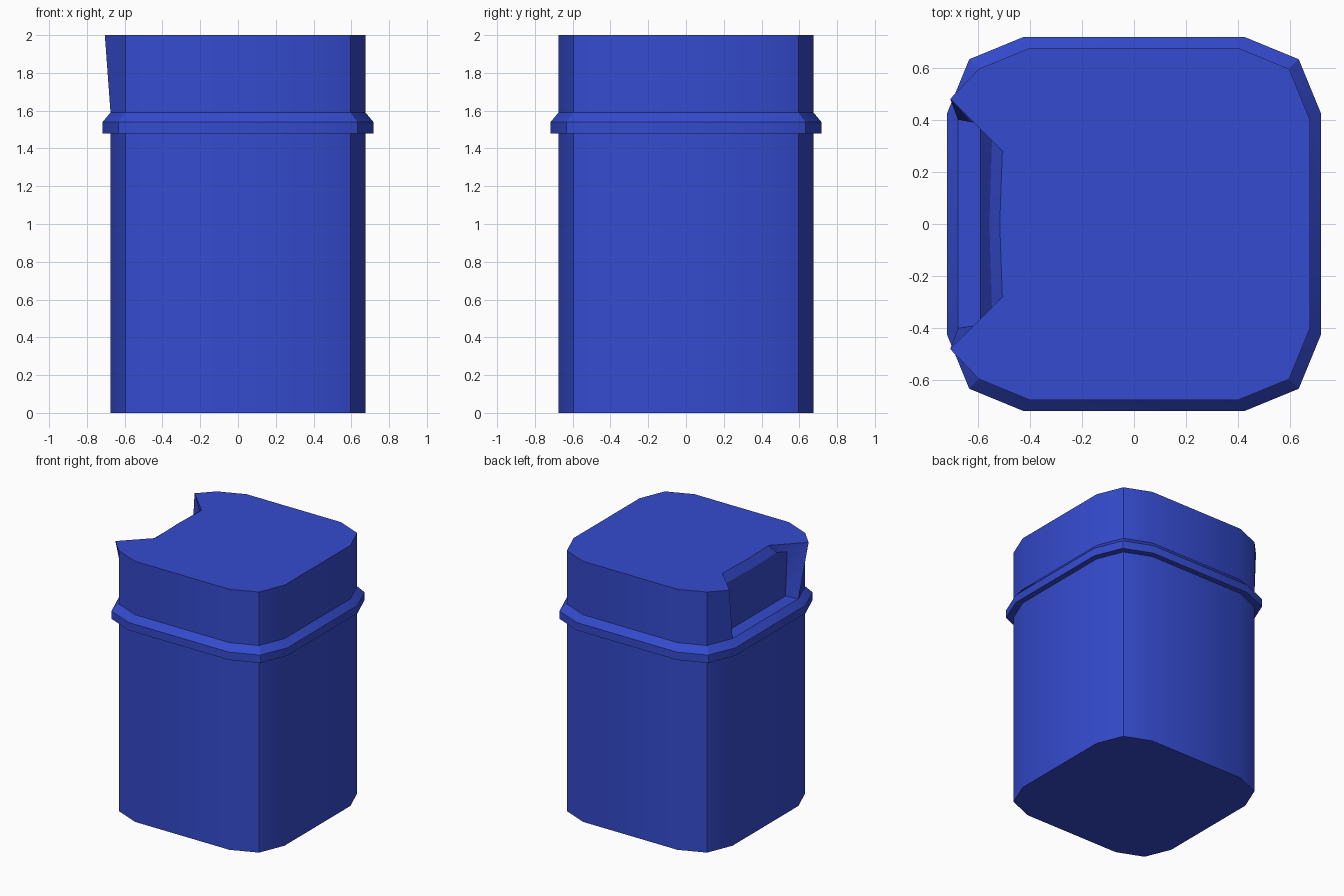
import bpy, bmesh

if "Cube" in bpy.data.objects:
    bpy.data.objects.remove(bpy.data.objects["Cube"])

blue = bpy.data.materials.new("blue_plastic")
blue.diffuse_color = (0.035, 0.07, 0.62, 1)
blue.use_nodes = True
blue.node_tree.nodes["Principled BSDF"].inputs["Base Color"].default_value = blue.diffuse_color
dark = bpy.data.materials.new("dark_inside")
dark.diffuse_color = (0.012, 0.006, 0.005, 1)
dark.use_nodes = True
dark.node_tree.nodes["Principled BSDF"].inputs["Base Color"].default_value = dark.diffuse_color


def outline(flat, corner, reach, z):
    """Twelve-sided rounded square, starting beside the left face, running to its other end."""
    half = [(-reach, -flat), (-corner, -corner), (-flat, -reach),
            (flat, -reach), (corner, -corner), (reach, -flat)]
    return [(x, y, z) for x, y in half] + [(x, -y, z) for x, y in reversed(half)]


def make(name, bm, mats):
    bmesh.ops.remove_doubles(bm, verts=bm.verts, dist=1e-5)
    mesh = bpy.data.meshes.new(name)
    bm.to_mesh(mesh)
    bm.free()
    ob = bpy.data.objects.new(name, mesh)
    bpy.context.collection.objects.link(ob)
    for m in mats:
        mesh.materials.append(m)
    bpy.context.view_layer.objects.active = ob
    ob.select_set(True)
    bpy.ops.object.shade_smooth_by_angle(angle=0.52)
    ob.select_set(False)


def face(bm, pts, mat=0):
    f = bm.faces.new([bm.verts.new(p) for p in pts])
    f.material_index = mat


def loft(bm, a, b, closed=True):
    for i in range(len(a) if closed else len(a) - 1):
        j = (i + 1) % len(a)
        face(bm, [a[i], a[j], b[j], b[i]])


WALL = (0.40, 0.595, 0.675)
RIM = (0.425, 0.632, 0.717)

# Bin body with its projecting rim
bm = bmesh.new()
rings = [outline(*s, z) for s, z in
         ((WALL, 0), (WALL, 1.48), (RIM, 1.48), (RIM, 1.54), (WALL, 1.59))]
face(bm, rings[0][::-1])
for a, b in zip(rings, rings[1:]):
    loft(bm, a, b)
make("bin_body", bm, [blue])

# Lid walls and top, flared beside the opening
bm = bmesh.new()
low, top = outline(*WALL, 1.59), outline(*WALL, 2)
top[0], top[-1] = (-0.705, -0.48, 2), (-0.705, 0.48, 2)
loft(bm, low, top, closed=False)
notch = [(-0.505, 0.28, 2), (-0.515, 0, 2), (-0.505, -0.28, 2)]
face(bm, top + notch)

# Recessed opening: outer frame lofted to a smaller inner frame
outer = [low[0], low[-1], top[-1]] + notch + [top[0]]
inner = [(-0.575, -0.385, 1.59), (-0.575, 0.385, 1.59), (-0.59, 0.385, 1.935),
         (-0.545, 0.32, 1.94), (-0.555, 0, 1.94), (-0.545, -0.32, 1.94),
         (-0.59, -0.385, 1.935)]
loft(bm, outer, inner)
face(bm, inner)
bmesh.ops.remove_doubles(bm, verts=bm.verts, dist=1e-5)
bmesh.ops.recalc_face_normals(bm, faces=bm.faces)
make("lid", bm, [blue, dark])
